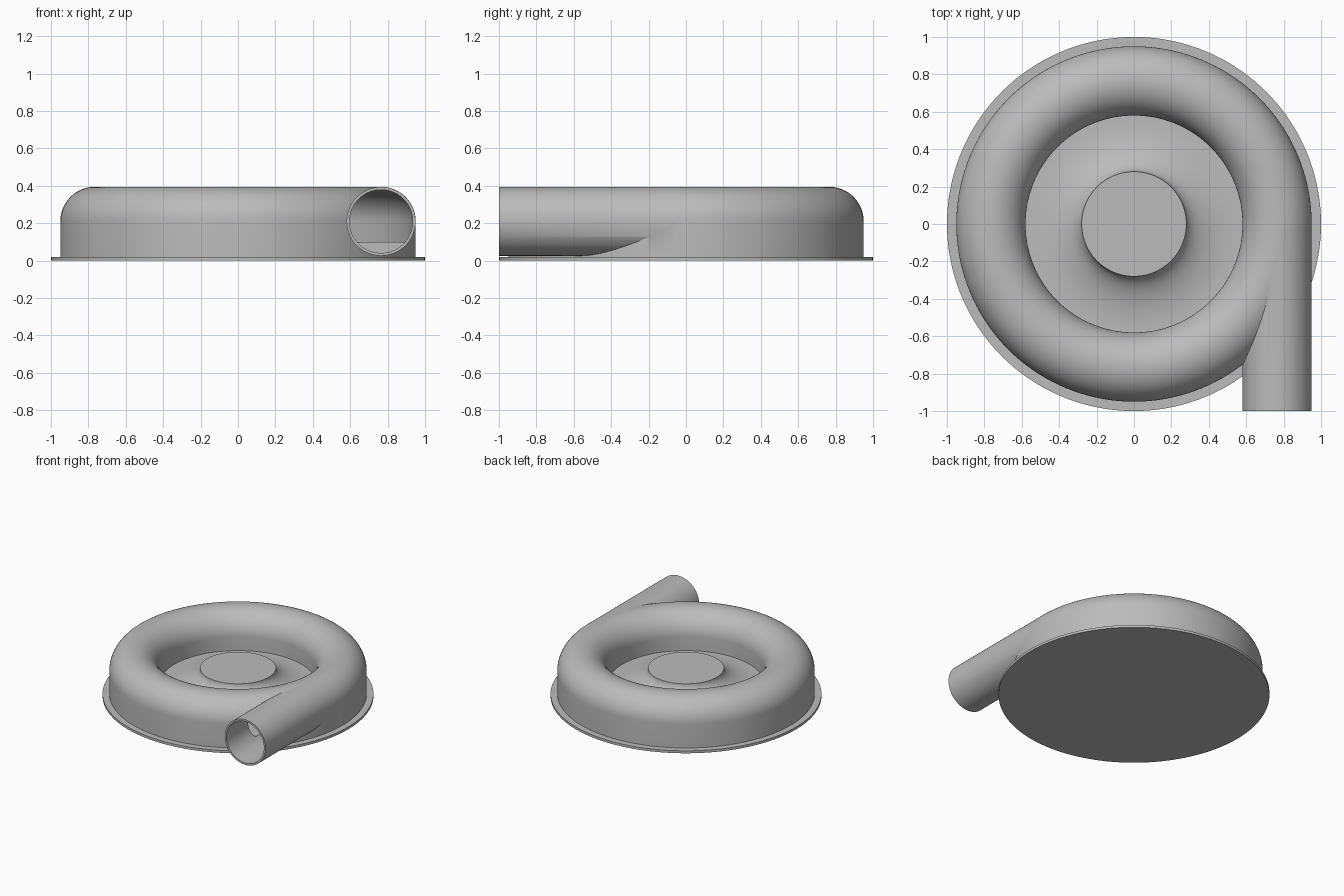
import bpy, bmesh, math
from mathutils import Matrix, Vector

cube = bpy.data.objects.get("Cube")
if cube:
    bpy.data.objects.remove(cube, do_unlink=True)

RING, MID_Z = 0.765, 0.21      # volute tube centre radius and height
TUBE, BORE = 0.185, 0.17       # tube outer and inner radius
FLOOR = 0.10

grey = bpy.data.materials.new("plain grey")
grey.use_nodes = True
colour = (0.5, 0.5, 0.5, 1)
grey.diffuse_color = colour
grey.node_tree.nodes["Principled BSDF"].inputs["Base Color"].default_value = colour


def finish(name, bm):
    bmesh.ops.remove_doubles(bm, verts=bm.verts, dist=1e-5)
    bmesh.ops.recalc_face_normals(bm, faces=bm.faces)
    mesh = bpy.data.meshes.new(name)
    bm.to_mesh(mesh)
    bm.free()
    mesh.materials.append(grey)
    obj = bpy.data.objects.new(name, mesh)
    bpy.context.collection.objects.link(obj)
    return obj


def revolve(name, profile, closed=False, steps=144):
    bm = bmesh.new()
    verts = [bm.verts.new((r, 0, z)) for r, z in profile]
    edges = [bm.edges.new(pair) for pair in zip(verts, verts[1:])]
    if closed:
        edges.append(bm.edges.new((verts[-1], verts[0])))
    bmesh.ops.spin(bm, geom=verts + edges, cent=(0, 0, 0), axis=(0, 0, 1),
                   angle=math.tau, steps=steps)
    return finish(name, bm)


def tube_y(name, radius, y0, y1):
    bm = bmesh.new()
    place = Matrix.Translation((RING, (y0 + y1) / 2, MID_Z)) @ Matrix.Rotation(math.pi / 2, 4, 'X')
    bmesh.ops.create_cone(bm, cap_ends=True, segments=96, radius1=radius,
                          radius2=radius, depth=y1 - y0, matrix=place)
    return finish(name, bm)


def dome(radius, steps=32):
    # Half circle from the outer wall over the top to the inner wall
    angles = [math.pi * i / steps for i in range(steps + 1)]
    return [(RING + radius * math.cos(a), MID_Z + radius * math.sin(a)) for a in angles]


def combine(target, other, operation):
    mod = target.modifiers.new(operation.lower(), 'BOOLEAN')
    mod.operation, mod.object, mod.solver = operation, other, 'EXACT'
    bpy.context.view_layer.objects.active = target
    bpy.ops.object.modifier_apply(modifier=mod.name)
    bpy.data.objects.remove(other, do_unlink=True)


# Housing with base flange and rounded volute
wall, inner = RING + TUBE, RING - TUBE
housing = revolve("volute_housing",
                  [(0, 0), (1, 0), (1, 0.02), (wall, 0.02)] + dome(TUBE)
                  + [(inner, FLOOR), (0, FLOOR)])

# Outlet pipe, then the hollow channel and bore
combine(housing, tube_y("outlet_pipe", TUBE - 0.001, -1, 0), 'UNION')
channel = revolve("channel_cutter",
                  [(RING + BORE, FLOOR)] + dome(BORE) + [(RING - BORE, FLOOR)], closed=True)
combine(housing, channel, 'DIFFERENCE')
combine(housing, tube_y("bore_cutter", BORE - 0.001, -1.1, 0), 'DIFFERENCE')

# Central hub with a concave flare
HUB_R, HUB_TOP, FLARE_R = 0.28, 0.23, 0.57
flare = []
for i in range(25):
    a = math.pi / 2 * i / 24
    flare.append((FLARE_R - (FLARE_R - HUB_R) * math.sin(a),
                  HUB_TOP - (HUB_TOP - FLOOR - 0.002) * math.cos(a)))
hub = revolve("hub", [(0, FLOOR - 0.02), (FLARE_R, FLOOR - 0.02)] + flare + [(0, HUB_TOP)])

# Smooth shading with sharp creases
bpy.ops.object.select_all(action='DESELECT')
for obj in (housing, hub):
    obj.select_set(True)
    bpy.context.view_layer.objects.active = obj
bpy.ops.object.shade_smooth_by_angle(angle=math.radians(30))
